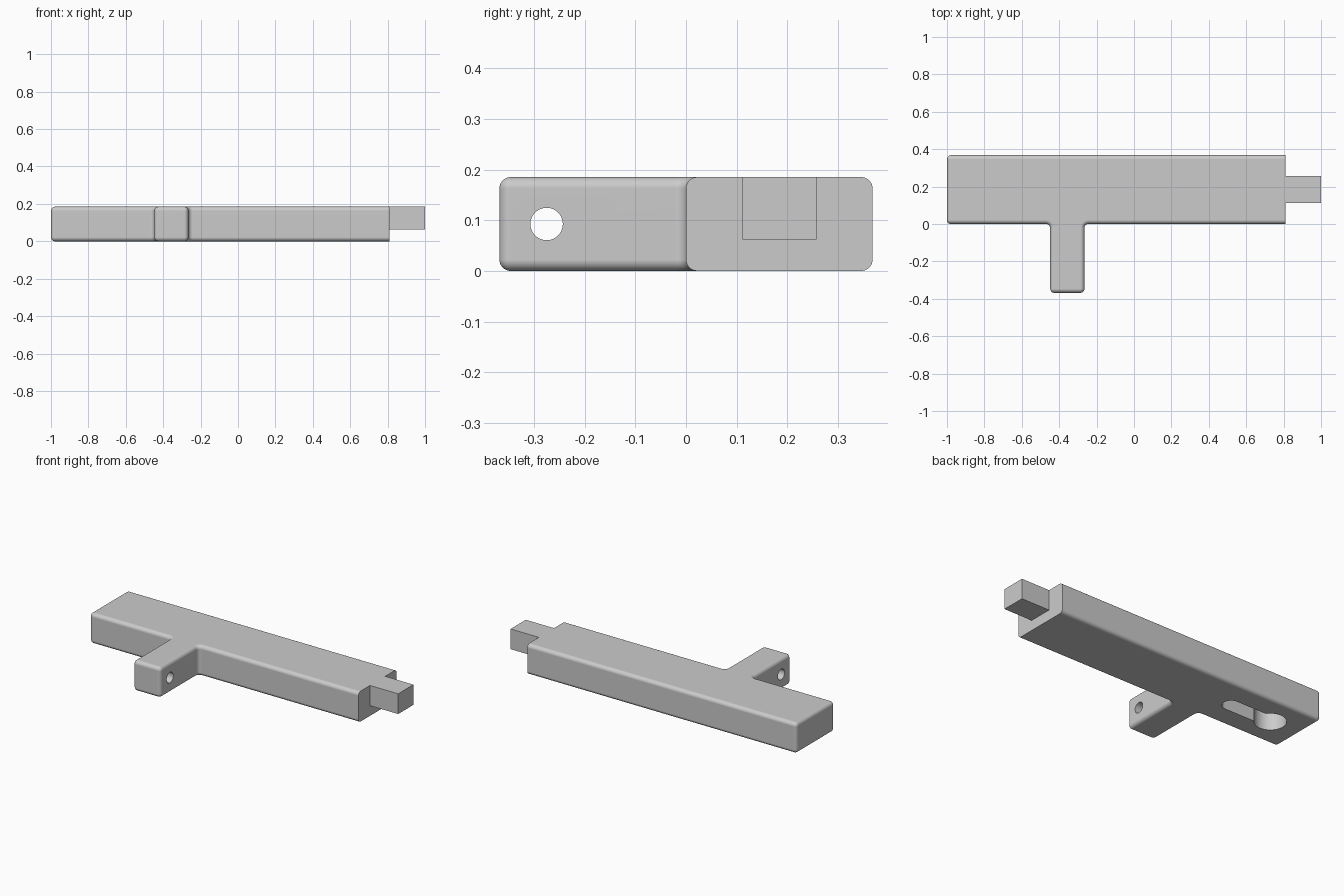
import bpy, bmesh
from math import sin, cos, pi, radians, atan2
from mathutils import Vector

if "Cube" in bpy.data.objects:
    bpy.data.objects.remove(bpy.data.objects["Cube"], do_unlink=True)

H, R, SEG = 0.185, 0.022, 8       # thickness, edge radius, arc steps
X0, X1, Y1 = -1.0, 0.81, 0.368    # bar extents
A0, A1 = -0.448, -0.265           # side arm extents

grey = bpy.data.materials.new("light grey")
grey.use_nodes = True
grey.diffuse_color = (0.6, 0.6, 0.6, 1)
grey.node_tree.nodes["Principled BSDF"].inputs["Base Color"].default_value = (0.6, 0.6, 0.6, 1)


def add_object(name, bm):
    bmesh.ops.recalc_face_normals(bm, faces=bm.faces)
    mesh = bpy.data.meshes.new(name)
    bm.to_mesh(mesh)
    bm.free()
    mesh.materials.append(grey)
    obj = bpy.data.objects.new(name, mesh)
    bpy.context.collection.objects.link(obj)
    return obj


def box(name, lo, hi):
    bm = bmesh.new()
    bmesh.ops.create_cube(bm, size=1)
    for v in bm.verts:
        v.co = Vector([a + (c + 0.5) * (b - a) for a, b, c in zip(lo, hi, v.co)])
    return add_object(name, bm)


def prism(name, outline, offset, direction):
    """Extrude a closed 3D outline along a direction."""
    bm = bmesh.new()
    face = bm.faces.new([bm.verts.new(Vector(p) + Vector(offset)) for p in outline])
    new = bmesh.ops.extrude_face_region(bm, geom=[face])["geom"]
    bmesh.ops.translate(bm, vec=direction, verts=[v for v in new if isinstance(v, bmesh.types.BMVert)])
    return add_object(name, bm)


def arc(r, start, end, steps):
    return [(r * cos(start + (end - start) * i / steps),
             r * sin(start + (end - start) * i / steps)) for i in range(steps + 1)]


# T-shaped outline, counter-clockwise: position, first arc angle, is convex
CORNERS = [(X0, 0, pi, True), (A0, 0, pi / 2, False), (A0, -Y1, pi, True),
           (A1, -Y1, 1.5 * pi, True), (A1, 0, pi, False)]


def outline(d):
    """Outline moved inward by d; the arc centres stay where they are."""
    pts = [(X0 + R - (R - d) * sin(a), Y1 - R + (R - d) * cos(a))
           for a in [i * pi / 2 / SEG for i in range(SEG + 1)]]
    for x, y, a, convex in CORNERS:
        sx = 1 if (x, convex) in ((X0, True), (A0, True), (A1, False)) else -1
        sy = 1 if convex else -1
        r, turn = (R - d, pi / 2) if convex else (R + d, -pi / 2)
        pts += [(x + sx * R + px, y + sy * R + py) for px, py in arc(r, a, a + turn, SEG)]
    return pts + [(X1, d), (X1, Y1 - d)]


# Body: stacked outlines with rounded top and bottom rims
bm = bmesh.new()
half = [(R * (1 - sin(a)), R * (1 - cos(a))) for a in [i * pi / 2 / SEG for i in range(SEG + 1)]]
levels = half + [(d, H - z) for d, z in reversed(half)]
rings = [[bm.verts.new((x, y, z)) for x, y in outline(d)] for d, z in levels]
n = len(rings[0])
end_edge = n - 2                  # the square end is closed by one flat face
for low, high in zip(rings, rings[1:]):
    for i in range(n):
        if i != end_edge:
            j = (i + 1) % n
            bm.faces.new((low[i], low[j], high[j], high[i]))
bm.faces.new([r[n - 2] for r in rings] + [r[n - 1] for r in reversed(rings)])
bm.faces.new(rings[0])
bm.faces.new(rings[-1])
bmesh.ops.remove_doubles(bm, verts=bm.verts, dist=0.00005)
body = add_object("body", bm)

# Cutters: pin hole through the arm, keyhole pocket in the underside
MID, DEPTH, BIG, SMALL = Y1 / 2, 0.125, 0.088, 0.05
pin = prism("pin_cutter", [(0, x, y) for x, y in arc(0.032, 0, 2 * pi, 32)[:-1]],
            (A0 - 0.1, -0.275, H / 2), (0.4, 0, 0))
t = atan2(SMALL, (BIG ** 2 - SMALL ** 2) ** 0.5)
keyhole = [(x, y, 0) for x, y in arc(BIG, t, 2 * pi - t, 40)]
keyhole += [(0.275 + x, y, 0) for x, y in arc(SMALL, -pi / 2, pi / 2, 20)]
pocket = prism("pocket_cutter", keyhole, (-0.8, MID, -0.1), (0, 0, 0.1 + DEPTH))

bpy.context.view_layer.objects.active = body
for cutter in (pin, pocket):
    cutter.hide_render = True
    mod = body.modifiers.new("cut", "BOOLEAN")
    mod.operation, mod.solver, mod.object = "DIFFERENCE", "EXACT", cutter
    bpy.ops.object.modifier_apply(modifier=mod.name)
    bpy.data.objects.remove(cutter, do_unlink=True)

# Square tab on the end of the bar
box("end_tab", (X1, 0.111, 0.062), (1, 0.257, H))

# Smooth rounded rims, crisp flat faces
bpy.ops.object.select_all(action="DESELECT")
body.select_set(True)
bpy.ops.object.shade_smooth_by_angle(angle=radians(30))
weighted = body.modifiers.new("flat_normals", "WEIGHTED_NORMAL")
weighted.keep_sharp = True
